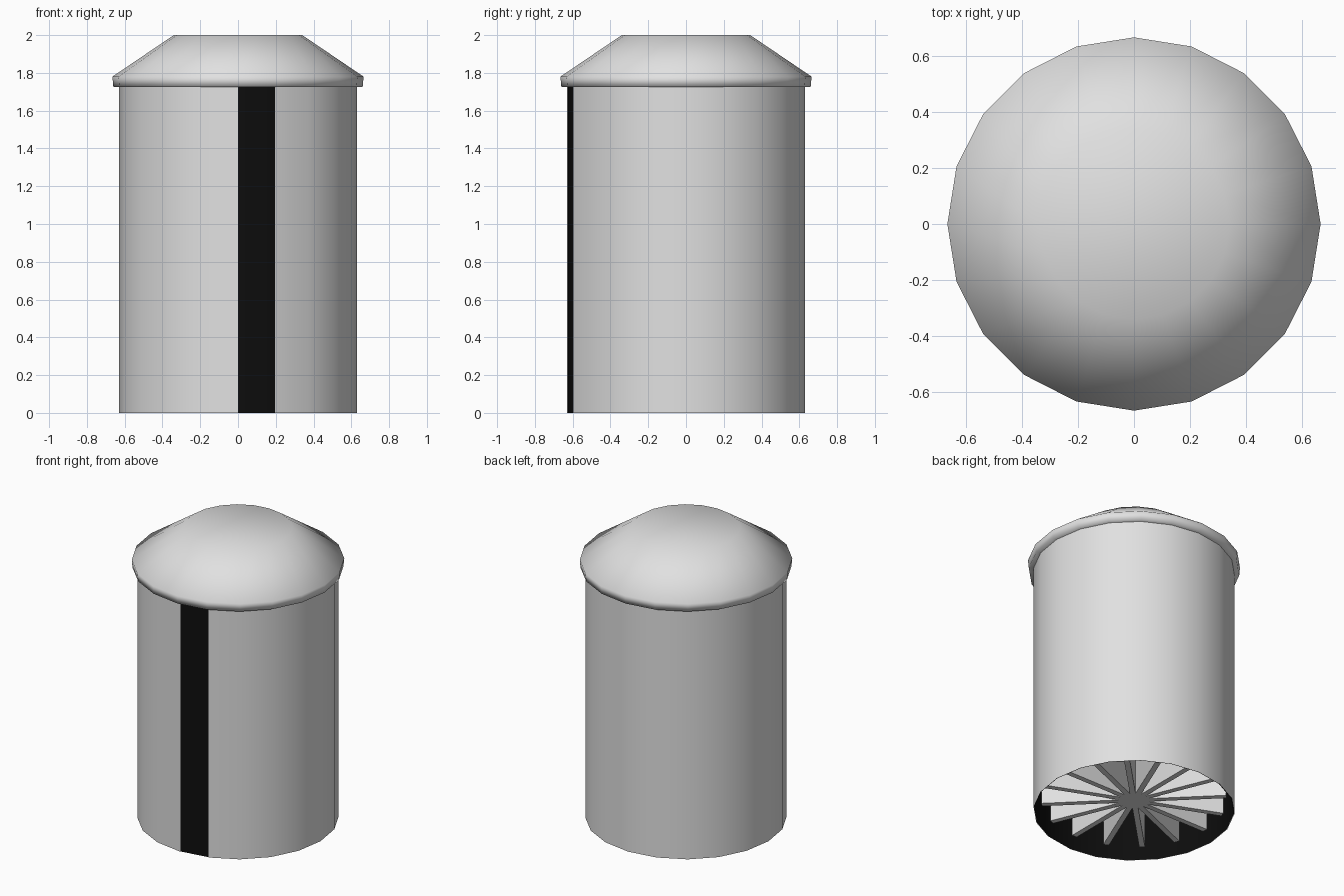
import bpy, math

if "Cube" in bpy.data.objects:
    bpy.data.objects.remove(bpy.data.objects["Cube"])

SIDES = 20


def material(name, value):
    m = bpy.data.materials.new(name)
    m.diffuse_color = (value, value, value, 1)
    m.use_nodes = True
    m.node_tree.nodes["Principled BSDF"].inputs["Base Color"].default_value = m.diffuse_color
    return m


grey = material("light grey", 0.75)
black = material("black", 0.004)


def add_mesh(name, verts, faces, mat, smooth=True):
    me = bpy.data.meshes.new(name)
    me.from_pydata(verts, [], faces)
    me.materials.append(mat)
    for p in me.polygons:
        p.use_smooth = smooth
    ob = bpy.data.objects.new(name, me)
    bpy.context.collection.objects.link(ob)
    return ob


def lathe(name, profile, mat, skip=(), cap_top=False):
    """Revolve (radius, z) points from bottom to top, leaving out skipped sides."""
    verts = [(r * math.cos(2 * math.pi * i / SIDES), r * math.sin(2 * math.pi * i / SIDES), z)
             for r, z in profile for i in range(SIDES)]
    faces = []
    for k in range(len(profile) - 1):
        for i in range(SIDES):
            if i not in skip:
                j = (i + 1) % SIDES
                a, b = k * SIDES, (k + 1) * SIDES
                faces.append((a + i, a + j, b + j, b + i))
    if cap_top:
        last = (len(profile) - 1) * SIDES
        faces.append(tuple(last + i for i in range(SIDES)))
    return add_mesh(name, verts, faces, mat)


# Outer shell, with one open side at the front
lathe("outer_shell", [(0.63, 0), (0.63, 1.73)], grey, skip=(15,))

# Black lining, seen through the open side and from below
lathe("inner_lining", [(0.626, 0.0), (0.626, 1.725)], black)

# Lid: underside, rim, sloping roof and flat top
lathe("lid", [(0.60, 1.725), (0.66, 1.725), (0.665, 1.78), (0.34, 2.0)], grey, cap_top=True)

# Radial fins inside: full-width plates crossing at the axis
FINS, REACH, HALF, LOW, HIGH = 8, 0.58, 0.018, 0.07, 1.72
for n in range(FINS):
    corners = [(x, y, z) for z in (LOW, HIGH)
               for x, y in ((-REACH, -HALF), (REACH, -HALF), (REACH, HALF), (-REACH, HALF))]
    fin = add_mesh(f"radial_fin_{n + 1}", corners,
                   [(3, 2, 1, 0), (4, 5, 6, 7), (0, 1, 5, 4), (1, 2, 6, 5), (2, 3, 7, 6), (3, 0, 4, 7)],
                   grey, smooth=False)
    fin.rotation_euler.z = math.pi * n / FINS
